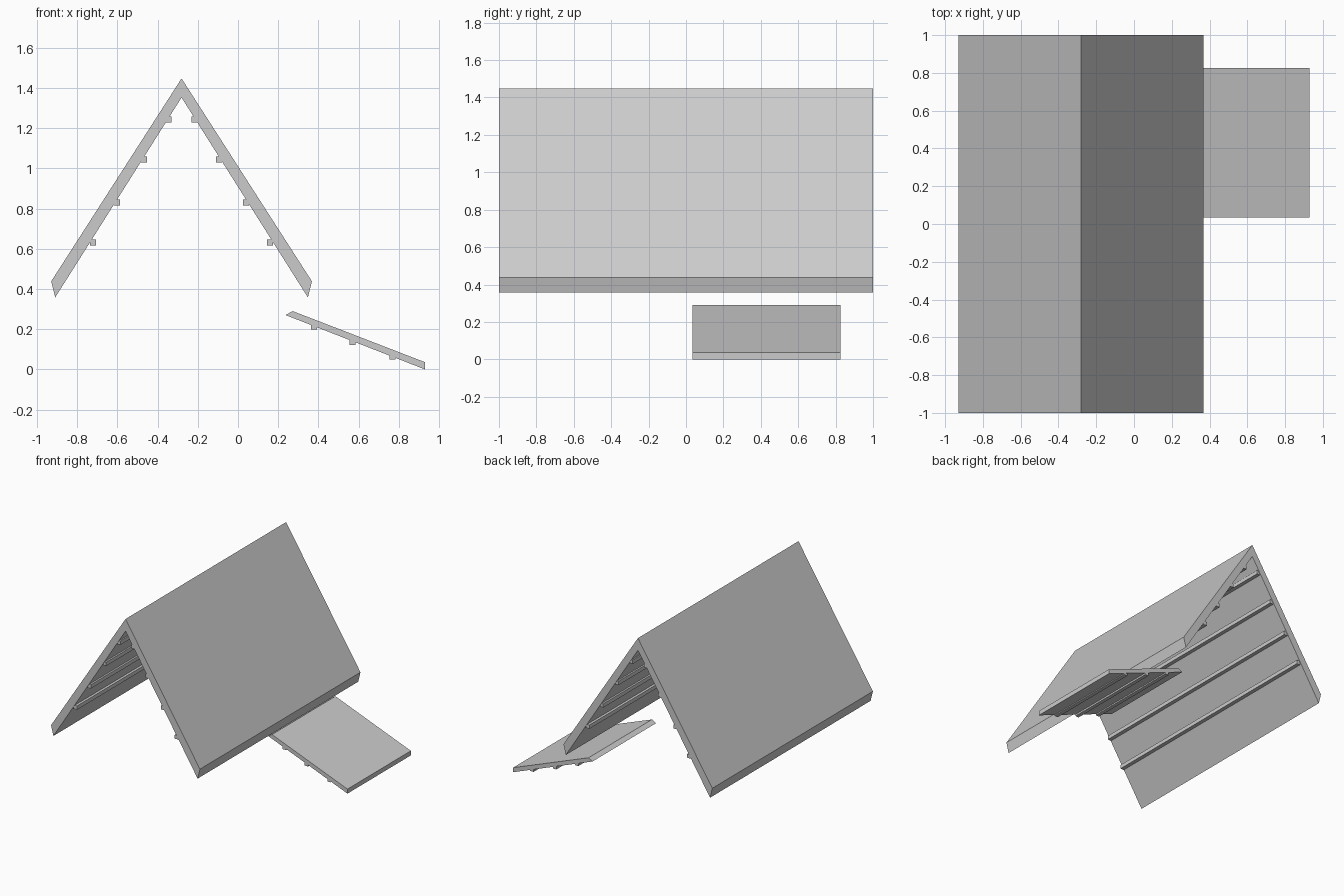
import bpy, bmesh

if "Cube" in bpy.data.objects:
    bpy.data.objects.remove(bpy.data.objects["Cube"])

RIDGE_X = -0.281


def extrude_profile(name, pts, y0, y1):
    """Closed (x, z) profile swept along y."""
    bm = bmesh.new()
    face = bm.faces.new([bm.verts.new((x, y0, z)) for x, z in pts])
    res = bmesh.ops.extrude_face_region(bm, geom=[face])
    moved = [g for g in res["geom"] if isinstance(g, bmesh.types.BMVert)]
    bmesh.ops.translate(bm, verts=moved, vec=(0, y1 - y0, 0))
    bmesh.ops.recalc_face_normals(bm, faces=bm.faces)
    mesh = bpy.data.meshes.new(name)
    bm.to_mesh(mesh)
    bm.free()
    obj = bpy.data.objects.new(name, mesh)
    bpy.context.collection.objects.link(obj)
    return obj


def batten(name, x, z, y0, y1, s=0.03):
    """Square strip centred on (x, z)."""
    h = s / 2
    pts = [(x - h, z - h), (x + h, z - h), (x + h, z + h), (x - h, z + h)]
    return extrude_profile(name, pts, y0, y1)


# Gable roof: right half of the section, mirrored about the ridge
outer, eave = (0.649, 0.438), (0.629, 0.358)
section = [(0, 1.448), outer, eave, (0, 1.353),
           (-eave[0], eave[1]), (-outer[0], outer[1])]
extrude_profile("gable_roof", [(RIDGE_X + x, z) for x, z in section], -1, 1)

# Battens under both roof slopes
for i, (dx, z) in enumerate([(0.064, 1.244), (0.187, 1.045),
                             (0.321, 0.831), (0.441, 0.632)]):
    for side, label in ((-1, "left"), (1, "right")):
        batten(f"roof_batten_{label}_{i + 1}", RIDGE_X + side * dx, z, -0.995, 0.995)

# Small sloping awning at the right
extrude_profile("awning", [(0.237, 0.27), (0.272, 0.29), (0.93, 0.036), (0.93, 0.0)],
                0.035, 0.825)

# Battens under the awning
for i, (x, z) in enumerate([(0.378, 0.214), (0.570, 0.136), (0.768, 0.064)]):
    batten(f"awning_batten_{i + 1}", x, z, 0.037, 0.823)
